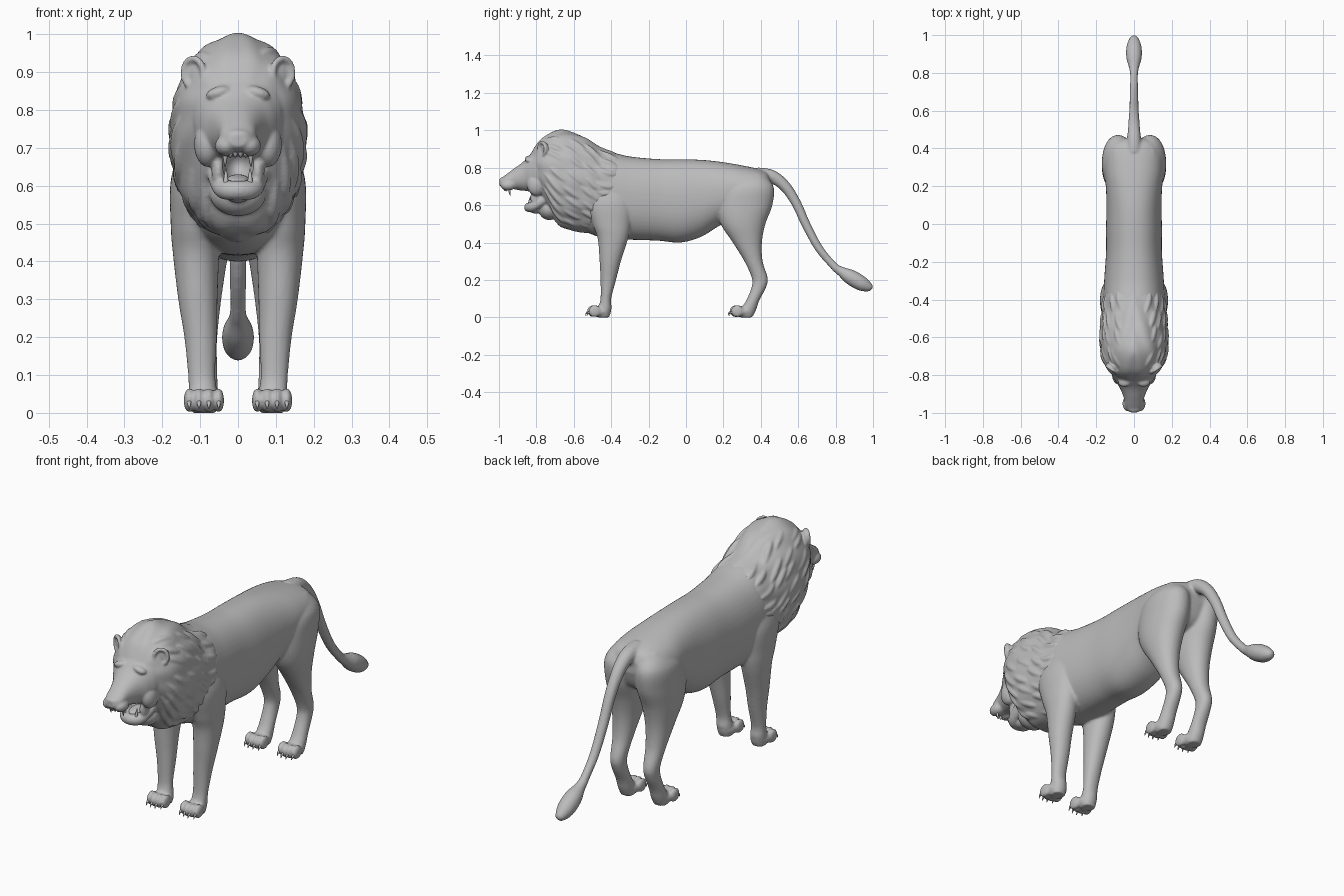
import bpy, bmesh, math, random
from mathutils import Vector, Matrix, Euler

random.seed(4)
if "Cube" in bpy.data.objects:
    bpy.data.objects.remove(bpy.data.objects["Cube"], do_unlink=True)

grey = bpy.data.materials.new("plain_grey")
grey.use_nodes = True
colour = (0.5, 0.5, 0.5, 1)
grey.diffuse_color = colour
grey.node_tree.nodes["Principled BSDF"].inputs["Base Color"].default_value = colour


def spline(rows, steps=5):
    """Smoothly resample rows of numbers."""
    out = []
    for i in range(len(rows) - 1):
        a, b, c, d = (rows[max(0, min(len(rows) - 1, i + k))] for k in (-1, 0, 1, 2))
        for j in range(steps):
            t = j / steps
            out.append(tuple(q + t / 2 * (r - p + t * (2 * p - 5 * q + 4 * r - s + t * (3 * (q - r) + s - p)))
                             for p, q, r, s in zip(a, b, c, d)))
    return out + [tuple(rows[-1])]


def bridge(bm, rings):
    """Skin a list of point rings and close both ends."""
    rings = [[bm.verts.new(p) for p in ring] for ring in rings]
    n = len(rings[0])
    for r, q in zip(rings, rings[1:]):
        for i in range(n):
            k = (i + 1) % n
            bm.faces.new((r[i], r[k], q[k], q[i]))
    bm.faces.new(rings[0])
    bm.faces.new(rings[-1])


def section(low, high, width, angle, power=2.0):
    """Point of an oval: sideways offset and position between low and high."""
    s, c = math.sin(angle), math.cos(angle)
    e = 2 / power
    return (width * math.copysign(abs(s) ** e, s),
            (low + high) / 2 + (high - low) / 2 * math.copysign(abs(c) ** e, c))


def loft(bm, rows, upright=False, side=1, power=2.0, waves=0.0, n=48):
    """Rows are position, low, high, half width and optional centre x."""
    rings = []
    for row in spline(rows):
        t, low, high, width = row[:4]
        cx = row[4] * side if len(row) > 4 else 0
        ring = []
        for i in range(n):
            a = 2 * math.pi * i / n
            x, u = section(low, high, width, a, power)
            fold = 1 + waves * math.sin(11 * min(a, 2 * math.pi - a) + 26 * t)
            x, u = x * fold, (low + high) / 2 + (u - (low + high) / 2) * fold
            ring.append((cx + x, u, t) if upright else (x, t, u))
        rings.append(ring)
    bridge(bm, rings)


def tube(bm, rows, n=14, steps=4):
    """Rows are x, y, z and radius."""
    pts = spline(rows, steps)
    rings = []
    for i, p in enumerate(pts):
        tangent = Vector(pts[min(i + 1, len(pts) - 1)][:3]) - Vector(pts[max(i - 1, 0)][:3])
        rot = tangent.to_track_quat('Z', 'X')
        rings.append([Vector(p[:3]) + rot @ Vector((math.cos(a), math.sin(a), 0)) * p[3]
                      for a in (2 * math.pi * k / n for k in range(n))])
    bridge(bm, rings)


def ball(bm, centre, size, rot=(0, 0, 0)):
    bmesh.ops.create_uvsphere(bm, u_segments=28, v_segments=16, radius=1,
                              matrix=Matrix.LocRotScale(Vector(centre), Euler(rot), Vector(size)))


def finish(bm, name, voxel=0, smooth=4, cutter=None):
    """Turn the pieces into one object, optionally fused and cut."""
    bmesh.ops.recalc_face_normals(bm, faces=bm.faces[:])
    mesh = bpy.data.meshes.new(name)
    bm.to_mesh(mesh)
    bm.free()
    mesh.materials.append(grey)
    ob = bpy.data.objects.new(name, mesh)
    bpy.context.scene.collection.objects.link(ob)
    bpy.ops.object.select_all(action='DESELECT')
    ob.select_set(True)
    bpy.context.view_layer.objects.active = ob
    if voxel:
        fuse = ob.modifiers.new("fuse", 'REMESH')
        fuse.mode, fuse.voxel_size = 'VOXEL', voxel
        soften = ob.modifiers.new("soften", 'SMOOTH')
        soften.factor, soften.iterations = 0.5, smooth
    if cutter:
        cut = ob.modifiers.new("cut", 'BOOLEAN')
        cut.operation, cut.object = 'DIFFERENCE', cutter
    for m in list(ob.modifiers):
        bpy.ops.object.modifier_apply(modifier=m.name)
    bpy.ops.object.shade_smooth_by_angle(angle=math.radians(50))
    return ob


# Torso
body = bmesh.new()
loft(body, [(-.6, .5, .8, .08), (-.52, .45, .87, .14), (-.42, .42, .885, .162), (-.3, .415, .86, .158),
            (-.15, .41, .846, .148), (-.03, .4, .845, .148), (.08, .43, .842, .146), (.18, .49, .832, .148),
            (.28, .53, .816, .156), (.38, .56, .795, .15), (.43, .6, .775, .12), (.455, .67, .74, .06)],
     power=2.25)

# Legs with paws, toes and claws
front_leg = [(.73, -.48, -.36, .04, .1), (.62, -.53, -.29, .065, .112), (.5, -.5, -.295, .065, .113),
             (.42, -.472, -.31, .061, .111), (.3, -.462, -.348, .052, .106), (.2, -.457, -.374, .043, .099),
             (.1, -.457, -.4, .036, .096), (.05, -.47, -.398, .038, .092), (0, -.47, -.41, .034, .09)]
hind_leg = [(.77, .3, .41, .04, .07), (.7, .2, .468, .08, .083), (.6, .165, .462, .086, .084),
            (.5, .185, .425, .079, .088), (.4, .25, .406, .061, .09), (.3, .312, .41, .046, .09),
            (.21, .352, .437, .036, .09), (.16, .35, .428, .034, .09), (.09, .322, .392, .036, .09),
            (.04, .29, .375, .038, .09), (0, .29, .355, .034, .09)]
claws = bmesh.new()
for side in (1, -1):
    for rows, toe_y in ((front_leg, -.5), (hind_leg, .262)):
        loft(body, rows, upright=True, side=side, power=2.1, n=32)
        ball(body, (.09 * side, toe_y + .045, .03), (.045, .055, .03))
        for k in (-1.5, -.5, .5, 1.5):
            x, y = .09 * side + k * .026, toe_y + abs(k) * .008
            ball(body, (x, y, .033), (.0145, .034, .033))
            tube(claws, [(x, y - .02, .03, .007), (x, y - .034, .024, .005), (x, y - .042, .01, .001)], n=8)

# Tail with its tuft
tail = [(.38, .76, .042), (.46, .752, .036), (.53, .7, .03), (.59, .61, .026), (.64, .5, .024),
        (.71, .37, .022), (.79, .275, .021), (.83, .245, .027), (.88, .215, .041), (.94, .18, .04),
        (.985, .158, .022), (.995, .152, .008)]
tube(body, [(0, *row) for row in tail], n=20)
finish(body, "body_legs_and_tail", voxel=.007, smooth=5)
finish(claws, "claws")

# Mane with wavy folds and layered locks
head = bmesh.new()
mane = [(-.83, .76, .875, .07), (-.79, .67, .94, .125), (-.74, .58, .977, .158), (-.68, .49, 1, .174),
        (-.62, .465, .994, .179), (-.54, .455, .964, .175), (-.46, .46, .91, .168), (-.38, .54, .88, .155),
        (-.32, .62, .85, .12)]
loft(head, mane, waves=.014, n=96)
surface = spline(mane, 12)


def on_mane(y, angle):
    row = min(surface, key=lambda r: abs(r[0] - y))
    x, z = section(*row[1:4], angle)
    return x * .95, z - (z - .73) * .04


for side in (1, -1):
    for start in (-.75, -.66, -.57, -.48):
        for k in range(8):
            a = .45 + k * .29 + random.uniform(-.08, .08)
            y0 = start + random.uniform(-.02, .02)
            lock = []
            for j, radius in enumerate((.006, .015, .017, .013, .003)):
                y = y0 + .032 * j
                x, z = on_mane(y, a + .07 * j)
                lock.append((x * side, y, z, radius))
            tube(head, lock, n=10, steps=3)

# Skull and muzzle
loft(head, [(-.68, .6, .95, .12), (-.78, .65, .925, .122), (-.83, .665, .875, .1), (-.87, .675, .832, .074),
            (-.92, .685, .795, .054), (-.96, .69, .765, .047), (-.985, .695, .745, .036),
            (-.997, .705, .73, .02)], power=2.2)
ball(head, (0, -.975, .732), (.036, .024, .018))
for side in (1, -1):
    ball(head, (.03 * side, -.95, .706), (.031, .042, .028))
    ball(head, (.052 * side, -.838, .846), (.034, .024, .016), (0, .3 * side, 0))
    ball(head, (.08 * side, -.8, .71), (.036, .05, .06))
    ball(head, (.052 * side, -.8, .64), (.018, .032, .055))
    # Cupped ear
    turn = Euler((0, 0, .6 * side)).to_matrix()
    centre = Vector((.118 * side, -.77, .898))
    rim = []
    for k in range(9):
        a = math.radians(-60 + 37 * k)
        p = centre + turn @ Vector((.031 * math.cos(a) * side, 0, .038 * math.sin(a)))
        rim.append((*p, .009))
    tube(head, rim, n=10)
    ball(head, centre + Vector((0, .014, 0)), (.032, .012, .04), (0, 0, .6 * side))

# Lower jaw and chin
tube(head, [(.058, -.74, .64, .026), (.05, -.79, .607, .024), (.035, -.825, .59, .026), (0, -.84, .588, .026),
            (-.035, -.825, .59, .026), (-.05, -.79, .607, .024), (-.058, -.74, .64, .026)])
ball(head, (0, -.805, .587), (.04, .042, .032))
ball(head, (0, -.73, .58), (.075, .06, .06))

# Mouth opening
hollow = bmesh.new()
ball(hollow, (0, -.81, .655), (.042, .085, .046))
mouth = finish(hollow, "mouth_cutter")
mouth.hide_render = True
finish(head, "head_and_mane", voxel=.0055, smooth=3, cutter=mouth)
bpy.data.objects.remove(mouth, do_unlink=True)

# Tongue
tongue = bmesh.new()
ball(tongue, (0, -.79, .618), (.028, .045, .01), (.15, 0, 0))
finish(tongue, "tongue")

# Fangs, small teeth and eyes
teeth, eyes = bmesh.new(), bmesh.new()
for side in (1, -1):
    for x, y, z, drop in ((.034, -.945, .695, -.045), (.032, -.838, .6, .045),
                          (.02, -.965, .69, -.016), (.007, -.97, .69, -.016)):
        tube(teeth, [(x * side, y, z, .008), (x * side, y + .002, z + drop * .6, .005),
                     (x * side, y + .006, z + drop, .001)], n=8)
    ball(eyes, (.046 * side, -.858, .812), (.014, .012, .009))
finish(teeth, "teeth")
finish(eyes, "eyes")
